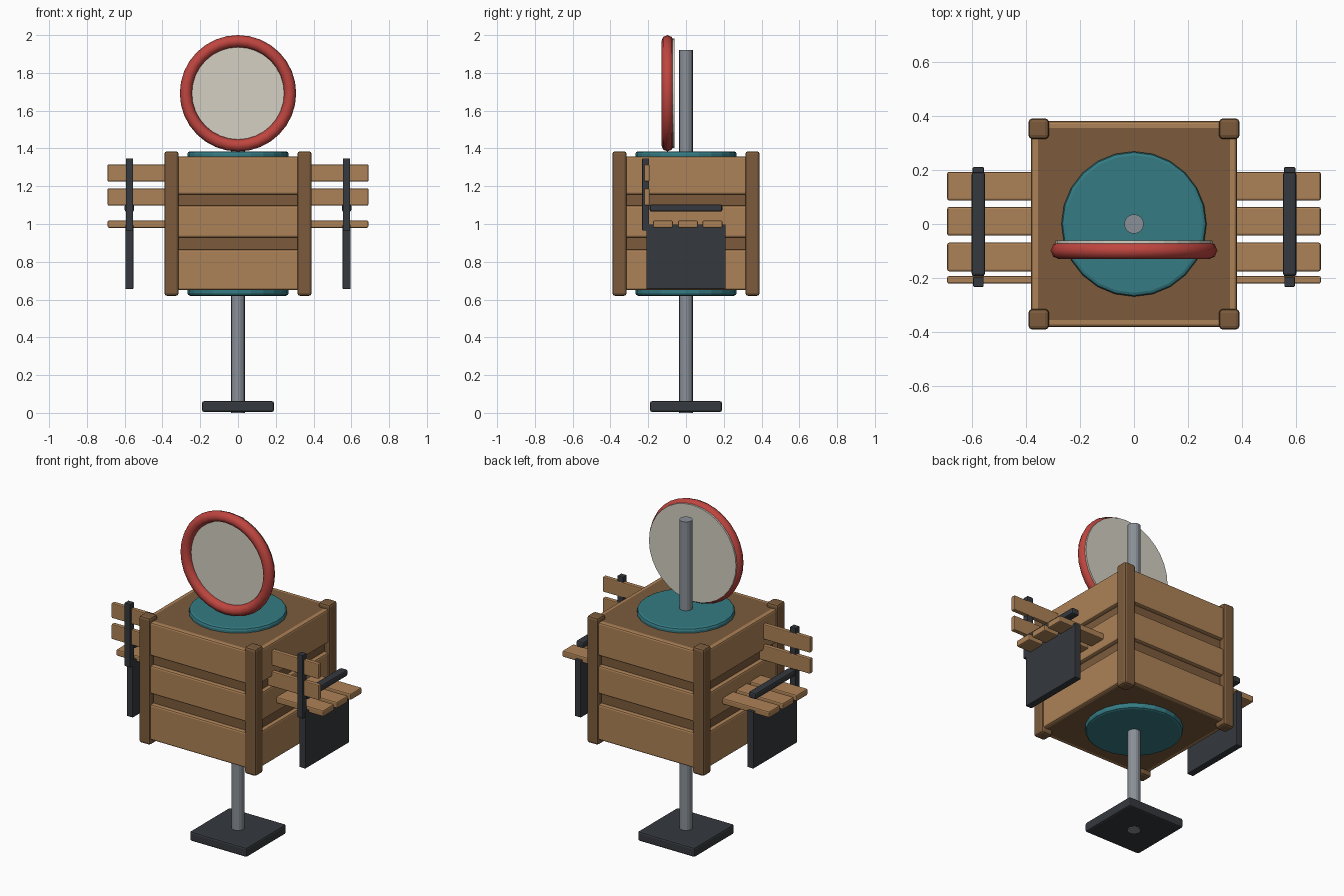
import bpy
from math import radians

if "Cube" in bpy.data.objects:
    bpy.data.objects.remove(bpy.data.objects["Cube"])


def material(name, rgb):
    m = bpy.data.materials.new(name)
    m.diffuse_color = (*rgb, 1)
    m.use_nodes = True
    m.node_tree.nodes["Principled BSDF"].inputs["Base Color"].default_value = m.diffuse_color
    return m


WOOD = material("light wood", (0.42, 0.225, 0.095))
DARK_WOOD = material("dark wood", (0.20, 0.105, 0.045))
TEAL = material("teal", (0.035, 0.20, 0.23))
RED = material("red", (0.52, 0.06, 0.05))
CREAM = material("cream", (0.66, 0.63, 0.55))
IRON = material("dark iron", (0.035, 0.04, 0.047))
STEEL = material("steel", (0.25, 0.28, 0.31))


def finish(name, mat, bevel=0, segments=2):
    ob = bpy.context.object
    ob.name = name
    ob.data.materials.append(mat)
    if bevel:
        mod = ob.modifiers.new("Bevel", "BEVEL")
        mod.width, mod.segments = bevel, segments
        mod.limit_method = "ANGLE"
        mod.angle_limit = radians(40)
    return ob


def box(name, mat, x, y, z, bevel=0):
    """Box from (min, max) ranges on each axis."""
    bpy.ops.mesh.primitive_cube_add(size=1, location=[sum(r) / 2 for r in (x, y, z)])
    bpy.context.object.scale = [r[1] - r[0] for r in (x, y, z)]
    bpy.ops.object.transform_apply(location=False, rotation=False, scale=True)
    return finish(name, mat, bevel)


def cylinder(name, mat, r, depth, loc, sides, rot=(0, 0, 0), bevel=0):
    bpy.ops.mesh.primitive_cylinder_add(vertices=sides, radius=r, depth=depth,
                                        location=loc, rotation=rot)
    return finish(name, mat, bevel)


# Base and pole
box("base", IRON, (-0.19, 0.19), (-0.19, 0.19), (0.005, 0.062), 0.01)
cylinder("pole", STEEL, 0.036, 1.92, (0, 0, 0.96), 16)

# Crate: core, corner posts, three planks on each side
box("crate_core", DARK_WOOD, (-0.355, 0.355), (-0.355, 0.355), (0.65, 1.358))
for sx in (-1, 1):
    for sy in (-1, 1):
        box("corner_post", DARK_WOOD, sorted((sx * 0.39, sx * 0.314)),
            sorted((sy * 0.39, sy * 0.314)), (0.62, 1.385), 0.014)
for z in ((0.65, 0.865), (0.928, 1.098), (1.157, 1.358)):
    for s in (-1, 1):
        depth = sorted((s * 0.345, s * 0.38))
        box("crate_plank", WOOD, (-0.35, 0.35), depth, z, 0.01)
        box("crate_side_plank", WOOD, depth, (-0.35, 0.35), z, 0.01)

# Round plates on top and underneath
cylinder("top_plate", TEAL, 0.268, 0.05, (0, 0, 1.36), 24, bevel=0.014)
cylinder("bottom_plate", TEAL, 0.268, 0.05, (0, 0, 0.645), 24, bevel=0.014)

# Round sign
cylinder("sign_disc", CREAM, 0.29, 0.035, (0, -0.079, 1.692), 32, (radians(90), 0, 0))
bpy.ops.mesh.primitive_torus_add(major_radius=0.276, minor_radius=0.032,
                                 major_segments=32, minor_segments=8,
                                 location=(0, -0.098, 1.692), rotation=(radians(90), 0, 0))
finish("sign_ring", RED)
bpy.ops.object.shade_smooth_by_angle(angle=radians(50))

# Bench running through the crate: seat and back slats
for y in (-0.122, 0.01, 0.14):
    box("seat_slat", WOOD, (-0.69, 0.69), (y - 0.053, y + 0.053), (0.98, 1.018), 0.007)
for z in (1.143, 1.27):
    box("back_slat", WOOD, (-0.69, 0.69), (-0.22, -0.193), (z - 0.045, z + 0.045), 0.005)

# Bench ends: leg panel, back post, armrest
for s in (-1, 1):
    x = (s * 0.575 - 0.021, s * 0.575 + 0.021)
    box("leg_panel", IRON, x, (-0.21, 0.21), (0.656, 0.998), 0.004)
    box("back_post", IRON, (x[0] + 0.002, x[1] - 0.002), (-0.232, -0.195), (0.966, 1.347), 0.003)
    box("armrest", IRON, (x[0] - 0.004, x[1] + 0.004), (-0.192, 0.192), (1.065, 1.103), 0.01)
